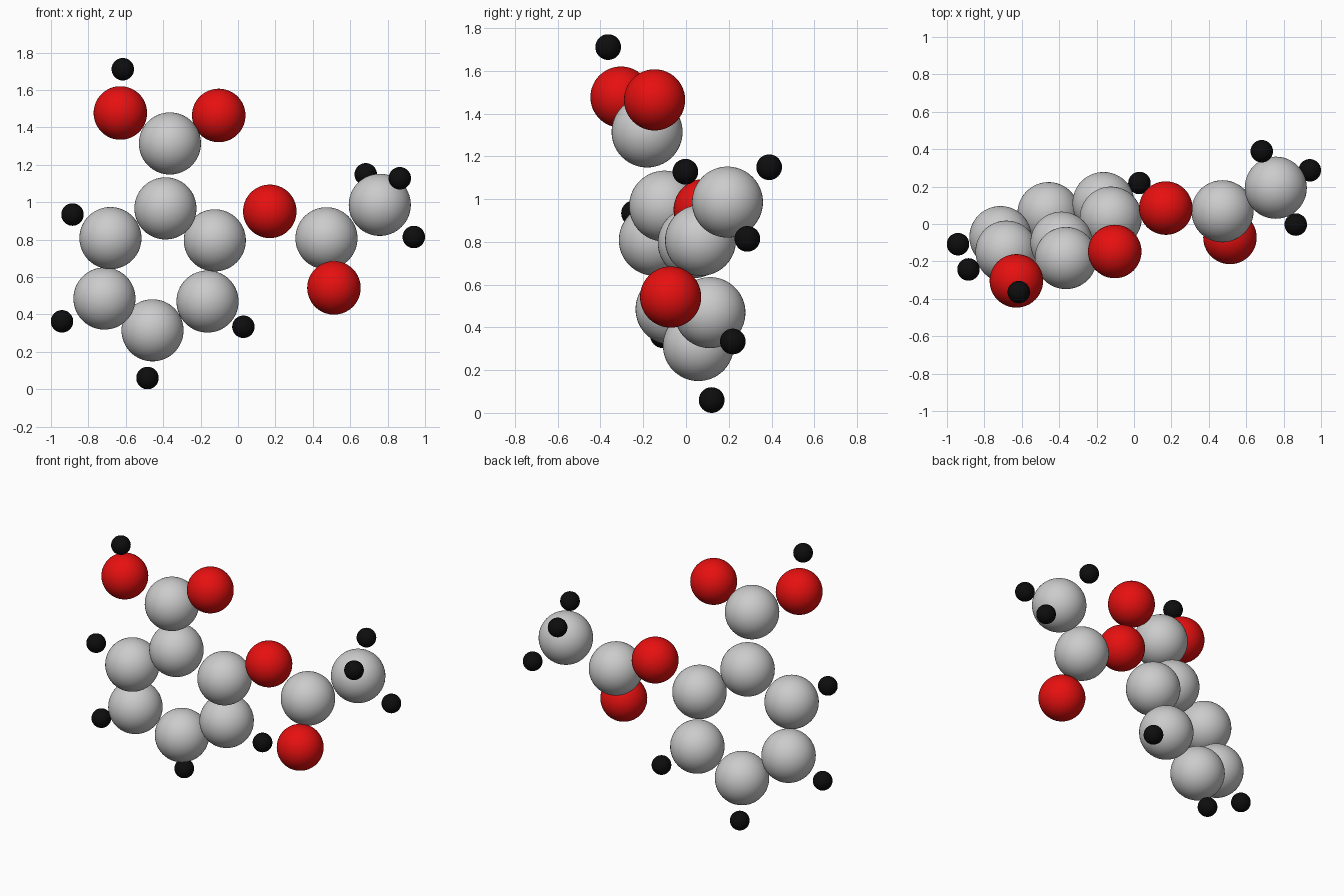
import bpy

if "Cube" in bpy.data.objects:
    bpy.data.objects.remove(bpy.data.objects["Cube"])


def material(name, color):
    mat = bpy.data.materials.new(name)
    mat.diffuse_color = color
    mat.use_nodes = True
    mat.node_tree.nodes["Principled BSDF"].inputs["Base Color"].default_value = mat.diffuse_color
    return mat


red = material("red", (0.8, 0.005, 0.005, 1))
black = material("black", (0.004, 0.004, 0.004, 1))


def atom(name, radius, pos, mat=None):
    bpy.ops.mesh.primitive_uv_sphere_add(segments=48, ring_count=32,
                                         radius=radius, location=pos)
    ob = bpy.context.object
    ob.name = name
    bpy.ops.object.shade_smooth()
    if mat:
        ob.data.materials.append(mat)


# Grey carbon atoms: six-membered ring, then the side groups
carbons = {
    "ring_carbon_1": (-0.388, -0.10, 0.967),
    "ring_carbon_2": (-0.124, 0.034, 0.796),
    "ring_carbon_3": (-0.163, 0.112, 0.469),
    "ring_carbon_4": (-0.457, 0.058, 0.315),
    "ring_carbon_5": (-0.714, -0.07, 0.485),
    "ring_carbon_6": (-0.682, -0.148, 0.808),
    "acid_carbon": (-0.364, -0.182, 1.314),
    "ester_carbon": (0.473, 0.068, 0.807),
    "methyl_carbon": (0.758, 0.194, 0.986),
}

# Red oxygen atoms
oxygens = {
    "hydroxyl_oxygen": (-0.629, -0.304, 1.477),
    "acid_oxygen": (-0.103, -0.147, 1.464),
    "bridge_oxygen": (0.17, 0.085, 0.951),
    "ester_oxygen": (0.513, -0.072, 0.542),
}

# Small black hydrogen atoms
hydrogens = {
    "hydroxyl_hydrogen": (-0.616, -0.364, 1.711),
    "ring_hydrogen_3": (0.029, 0.219, 0.334),
    "ring_hydrogen_4": (-0.484, 0.12, 0.06),
    "ring_hydrogen_5": (-0.941, -0.108, 0.363),
    "ring_hydrogen_6": (-0.885, -0.243, 0.934),
    "methyl_hydrogen_1": (0.683, 0.389, 1.149),
    "methyl_hydrogen_2": (0.865, -0.003, 1.128),
    "methyl_hydrogen_3": (0.94, 0.287, 0.814),
}

for group, radius, mat in ((carbons, 0.166, None),
                           (oxygens, 0.143, red),
                           (hydrogens, 0.06, black)):
    for name, pos in group.items():
        atom(name, radius, pos, mat)
